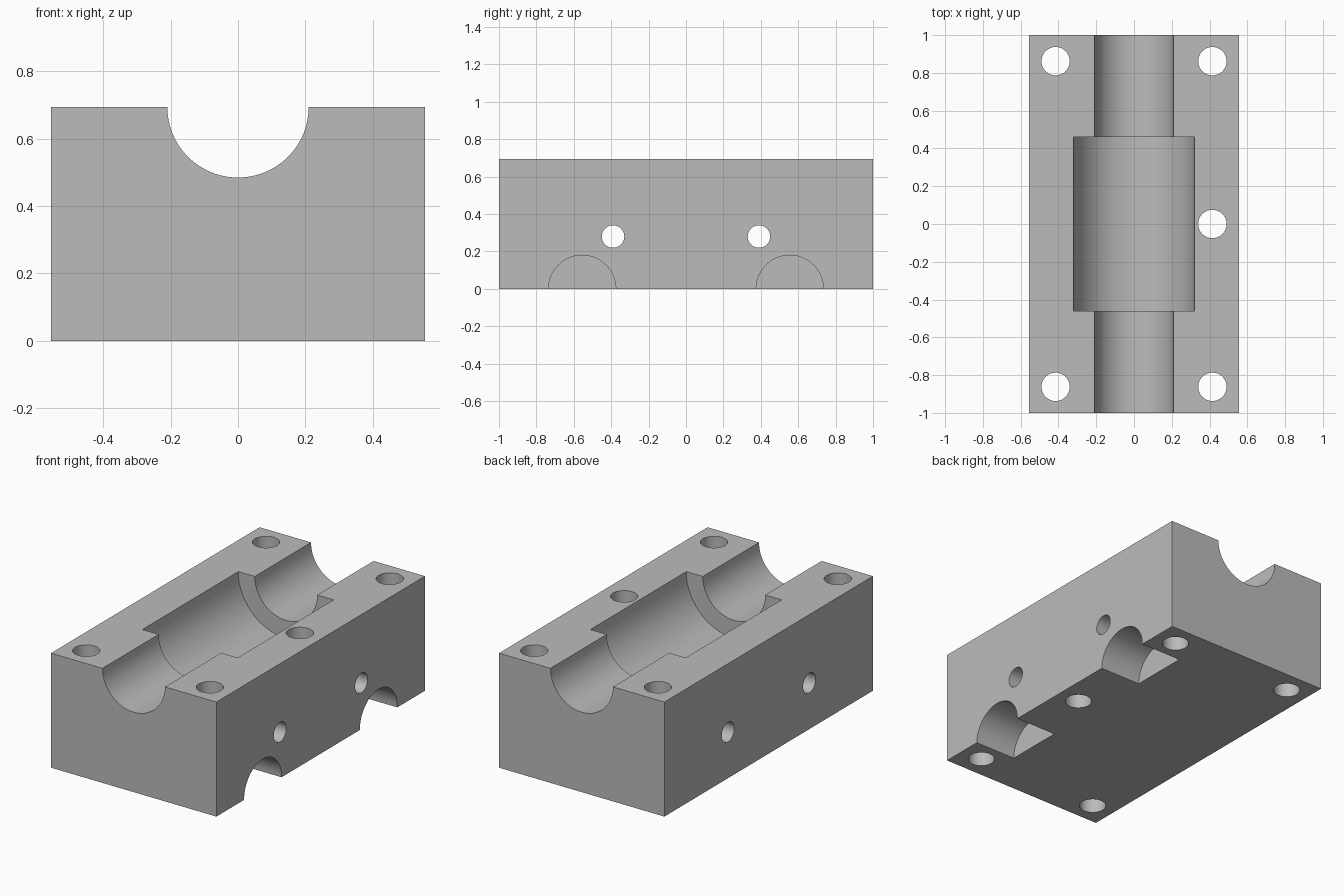
import bpy
import math

if "Cube" in bpy.data.objects:
    bpy.data.objects.remove(bpy.data.objects["Cube"], do_unlink=True)

HALF_W, HALF_L, HEIGHT = 0.555, 1.0, 0.695

# Plain grey metal
grey = bpy.data.materials.new("grey_metal")
grey.use_nodes = True
colour = (0.5, 0.5, 0.5, 1)
grey.diffuse_color = colour
grey.node_tree.nodes["Principled BSDF"].inputs["Base Color"].default_value = colour

# Main block
bpy.ops.mesh.primitive_cube_add(size=1, location=(0, 0, HEIGHT / 2))
block = bpy.context.object
block.name = "bearing_block"
block.scale = (2 * HALF_W, 2 * HALF_L, HEIGHT)
bpy.ops.object.transform_apply(location=True, rotation=False, scale=True)
block.data.materials.append(grey)

cutters = []


def bore(name, radius, length, centre, axis, sides=64):
    """Add a hidden cylinder that is cut out of the block."""
    turn = {"x": (0, math.pi / 2, 0), "y": (math.pi / 2, 0, 0), "z": (0, 0, 0)}[axis]
    bpy.ops.mesh.primitive_cylinder_add(
        vertices=sides, radius=radius, depth=length, location=centre, rotation=turn)
    cutter = bpy.context.object
    cutter.name = name
    cutter.hide_render = True
    cutter.data.materials.append(grey)
    cutters.append(cutter)


# Shaft channel and wider bearing seat along the top
bore("shaft_channel_cutter", 0.21, 2.4, (0, 0, HEIGHT), "y", 96)
bore("bearing_seat_cutter", 0.32, 0.92, (0, 0, HEIGHT), "y", 96)

# Vertical bolt holes: four corners and one on the left side
for x, y in [(-1, -1), (-1, 1), (1, -1), (1, 1), (1, 0)]:
    bore("bolt_hole_cutter", 0.075, 1.6, (0.415 * x, 0.862 * y, HEIGHT / 2), "z")

# Cross holes and half-round pockets in the left side
for side in (-1, 1):
    bore("cross_hole_cutter", 0.06, 1.6, (0, 0.39 * side, 0.28), "x")
    bore("pocket_cutter", 0.18, 0.6, (0.28 + 0.3, 0.555 * side, 0), "x")

# Cut every bore, then discard the cutters
bpy.ops.object.select_all(action="DESELECT")
block.select_set(True)
bpy.context.view_layer.objects.active = block
for cutter in cutters:
    cut = block.modifiers.new(cutter.name, "BOOLEAN")
    cut.operation = "DIFFERENCE"
    cut.solver = "EXACT"
    cut.object = cutter
    bpy.ops.object.modifier_apply(modifier=cut.name)
for cutter in cutters:
    bpy.data.objects.remove(cutter, do_unlink=True)

# Smooth bores with sharp edges
bpy.ops.object.shade_smooth_by_angle(angle=math.radians(30))
